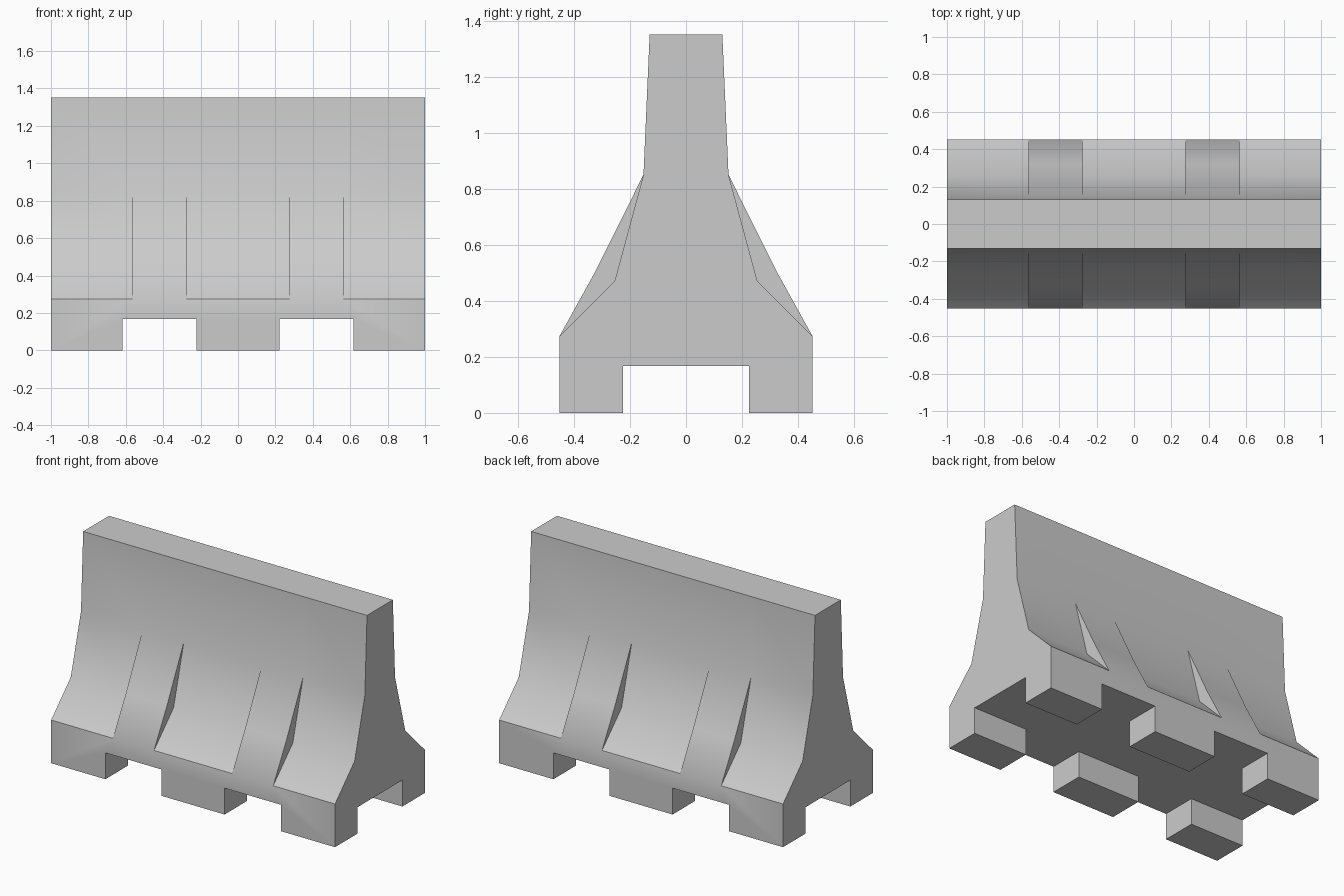
import bpy, bmesh, math

if "Cube" in bpy.data.objects:
    bpy.data.objects.remove(bpy.data.objects["Cube"])

# Half profiles (y, z) of the wall and of its raised ribs
WALL = [(0.452, 0), (0.452, 0.275), (0.255, 0.472), (0.152, 0.852), (0.13, 1.353)]
RIB = [(0.452, 0), (0.452, 0.275), (0.322, 0.51), (0.152, 0.852), (0.13, 1.353)]
SEGMENTS = [(-1, -0.565, WALL), (-0.565, -0.275, RIB), (-0.275, 0.275, WALL),
            (0.275, 0.565, RIB), (0.565, 1, WALL)]

bm = bmesh.new()


def face(pts):
    bm.faces.new([bm.verts.new(p) for p in pts])


def full(profile):
    return profile + [(-y, z) for y, z in reversed(profile)]


# Lengthwise strips of every segment
for x0, x1, prof in SEGMENTS:
    loop = full(prof)
    for (ya, za), (yb, zb) in zip(loop, loop[1:] + loop[:1]):
        face([(x0, ya, za), (x1, ya, za), (x1, yb, zb), (x0, yb, zb)])

# End faces
for x in (-1, 1):
    face([(x, y, z) for y, z in full(WALL)])

# Rib flanks
for x in (-0.565, -0.275, 0.275, 0.565):
    for s in (-1, 1):
        face([(x, s * y, z) for y, z in (WALL[1], RIB[2], WALL[3], WALL[2])])

bmesh.ops.remove_doubles(bm, verts=bm.verts, dist=1e-4)
bmesh.ops.recalc_face_normals(bm, faces=bm.faces)
mesh = bpy.data.meshes.new("barrier")
bm.to_mesh(mesh)
bm.free()
barrier = bpy.data.objects.new("barrier", mesh)
bpy.context.collection.objects.link(barrier)


def cut(x, width, depth):
    """Cut a channel through the underside."""
    bpy.ops.mesh.primitive_cube_add(size=1, location=(x, 0, 0.034))
    cutter = bpy.context.object
    cutter.name = "channel_cutter"
    cutter.scale = (width, depth, 0.268)
    cutter.hide_render = True
    bpy.context.view_layer.update()
    mod = barrier.modifiers.new("channel", 'BOOLEAN')
    mod.operation = 'DIFFERENCE'
    mod.solver = 'EXACT'
    mod.object = cutter
    bpy.context.view_layer.objects.active = barrier
    bpy.ops.object.modifier_apply(modifier=mod.name)
    bpy.data.objects.remove(cutter)


# Long drainage channel and two fork slots, leaving six feet
cut(0, 2.4, 0.452)
cut(-0.42, 0.396, 1.2)
cut(0.42, 0.396, 1.2)

bpy.ops.object.select_all(action='DESELECT')
barrier.select_set(True)
bpy.context.view_layer.objects.active = barrier
bpy.ops.object.shade_smooth_by_angle(angle=math.radians(35))
